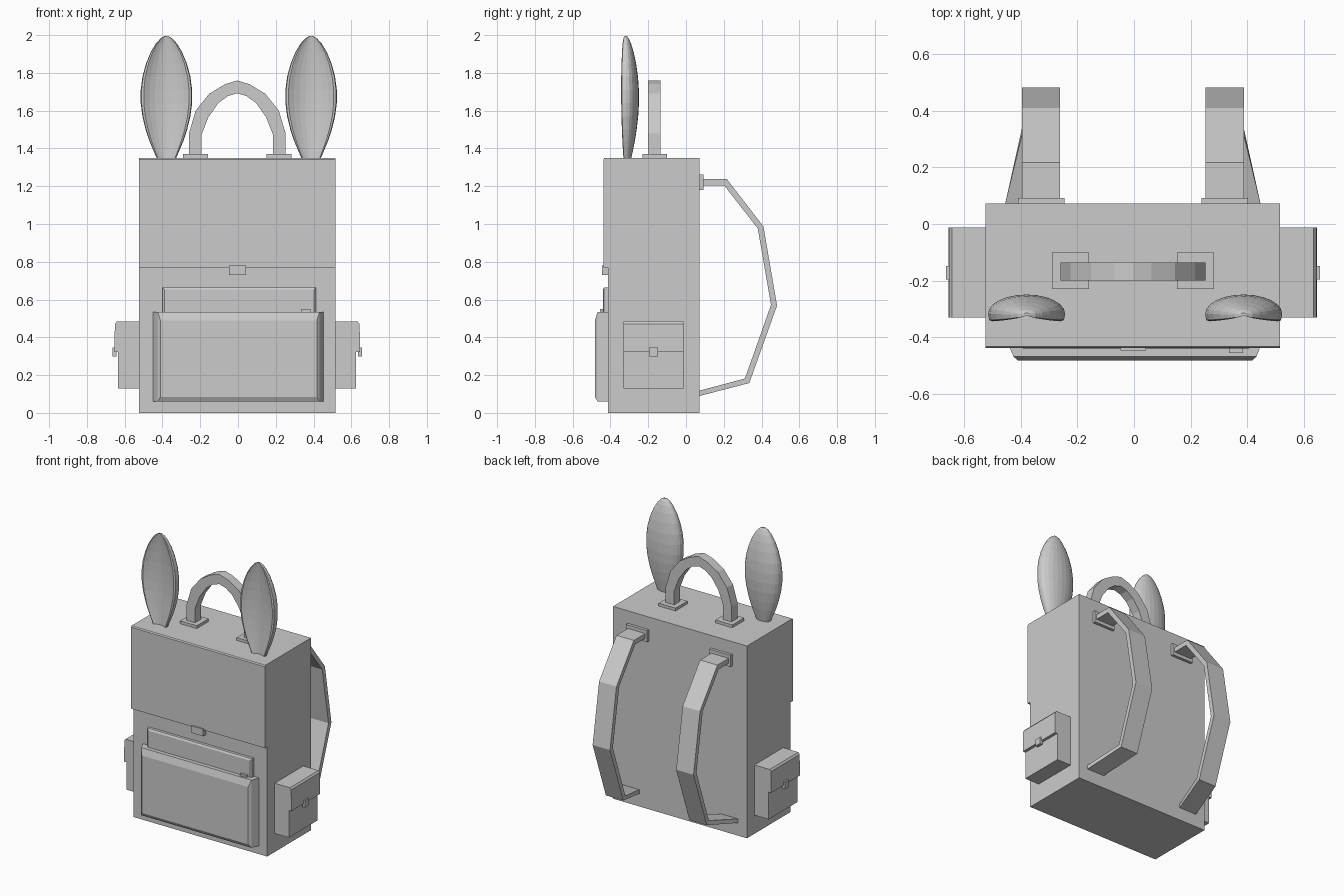
import bpy, bmesh
from math import sin, cos, pi

if "Cube" in bpy.data.objects:
    bpy.data.objects.remove(bpy.data.objects["Cube"])

CX = -0.004  # the bag body sits slightly left of centre


def loft(name, rings):
    """Skin a list of equal-length rings and cap both ends."""
    bm = bmesh.new()
    vs = [[bm.verts.new(p) for p in r] for r in rings]
    n = len(rings[0])
    for a, b in zip(vs, vs[1:]):
        for i in range(n):
            j = (i + 1) % n
            bm.faces.new((a[i], a[j], b[j], b[i]))
    bm.faces.new(vs[0])
    bm.faces.new(vs[-1])
    bmesh.ops.recalc_face_normals(bm, faces=bm.faces)
    me = bpy.data.meshes.new(name)
    bm.to_mesh(me)
    bm.free()
    ob = bpy.data.objects.new(name, me)
    bpy.context.collection.objects.link(ob)
    return ob


def rect_y(y, x0, x1, z0, z1):
    return [(x0, y, z0), (x1, y, z0), (x1, y, z1), (x0, y, z1)]


def box(name, x0, x1, y0, y1, z0, z1):
    return loft(name, [rect_y(y0, x0, x1, z0, z1), rect_y(y1, x0, x1, z0, z1)])


# Body with overhanging front flap
body = [(-.413, 0), (.072, 0), (.072, 1.35), (-.432, 1.35), (-.438, 1.342),
        (-.438, .77), (-.413, .77)]
loft("body", [[(x, y, z) for y, z in body] for x in (CX - .52, CX + .52)])
box("flap_clasp", -.048, .042, -.446, -.41, .73, .77)
box("flap_clasp_top", -.048, .042, -.446, -.43, .765, .78)

# Front pocket, its upper lip and zip pull
loft("front_pocket", [rect_y(-.41, -.45, .455, .06, .535),
                      rect_y(-.468, -.425, .432, .06, .535),
                      rect_y(-.482, -.41, .417, .085, .488)])
loft("pocket_lip", [rect_y(-.41, -.40, .413, .5, .665),
                    rect_y(-.433, -.40, .413, .5, .665),
                    rect_y(-.44, -.39, .403, .5, .653)])
box("zip_pull", .335, .385, -.456, -.438, .53, .55)

# Left and right parts
pocket = [(.51, .13), (.63, .13), (.63, .322), (.650, .322), (.648, .47),
          (.638, .483), (.51, .483)]
strap = [  # (outer y, z), (inner y, z), sideways shift
    ((.07, 1.237), (.07, 1.203), 0), ((.217, 1.237), (.203, 1.203), 0),
    ((.41, .987), (.38, .976), 0), ((.482, .568), (.450, .572), 0),
    ((.335, .158), (.312, .182), 0), ((.065, .088), (.065, .116), .06)]
# Ear outline: (z, half width)
ear = [(1.345, .05), (1.38, .065), (1.44, .09), (1.5, .11), (1.57, .127),
       (1.64, .136), (1.71, .136), (1.78, .127), (1.85, .108), (1.91, .083),
       (1.955, .056), (1.982, .032), (1.995, .01)]

for side, s in (("left", -1), ("right", 1)):
    loft(side + "_pocket", [[(CX + s * x, y, z) for x, z in pocket]
                            for y in (-.33, -.012)])
    box(side + "_pocket_clasp", CX + s * .64, CX + s * .66, -.195, -.148, .298, .345)

    # Shoulder strap and its anchor pad
    loft(side + "_strap", [[(CX + s * (x + d), y, z) for x, (y, z) in
                            ((.257, o), (.392, o), (.392, i), (.257, i))]
                           for o, i, d in strap])
    box(side + "_strap_pad", CX + s * .242, CX + s * .406, .06, .092, 1.18, 1.262)

    # Carry handle pad
    box(side + "_handle_pad", CX + s * .155, CX + s * .286, -.23, -.1, 1.34, 1.37)

    # Ear: rounded back, flat rim and a dished front
    rings = []
    for z, w in ear:
        k = w / .136
        yr = -.317 - .006 * (z - 1.65)
        ring = [(w * cos(t), yr + .068 * k * sin(t))
                for t in (pi * i / 12 for i in range(13))]
        ring += [(-w * .97, yr - .022 * k ** .5), (-w * .88, yr - .026 * k ** .5)]
        ring += [(w * u, yr - .026 * k ** .5 + .04 * k * (1 - (u / .88) ** 2))
                 for u in (-.66, -.44, -.22, 0, .22, .44, .66)]
        ring += [(w * .88, yr - .026 * k ** .5), (w * .97, yr - .022 * k ** .5)]
        rings.append([(.004 + s * (.383 + x), y, z) for x, y in ring])
    loft(side + "_ear", rings)

# Carry handle arch: outer and inner half profiles, mirrored
half = [((.256, 1.36), (.19, 1.36)), ((.256, 1.48), (.19, 1.47)),
        ((.22, 1.60), (.153, 1.565)), ((.148, 1.69), (.10, 1.64)),
        ((.065, 1.74), (.05, 1.677))]
arch = [((-o[0], o[1]), (-i[0], i[1])) for o, i in half]
arch += [((0, 1.76), (0, 1.692))] + half[::-1]
loft("carry_handle", [[(CX + o[0], -.2, o[1]), (CX + o[0], -.135, o[1]),
                       (CX + i[0], -.135, i[1]), (CX + i[0], -.2, i[1])]
                      for o, i in arch])
